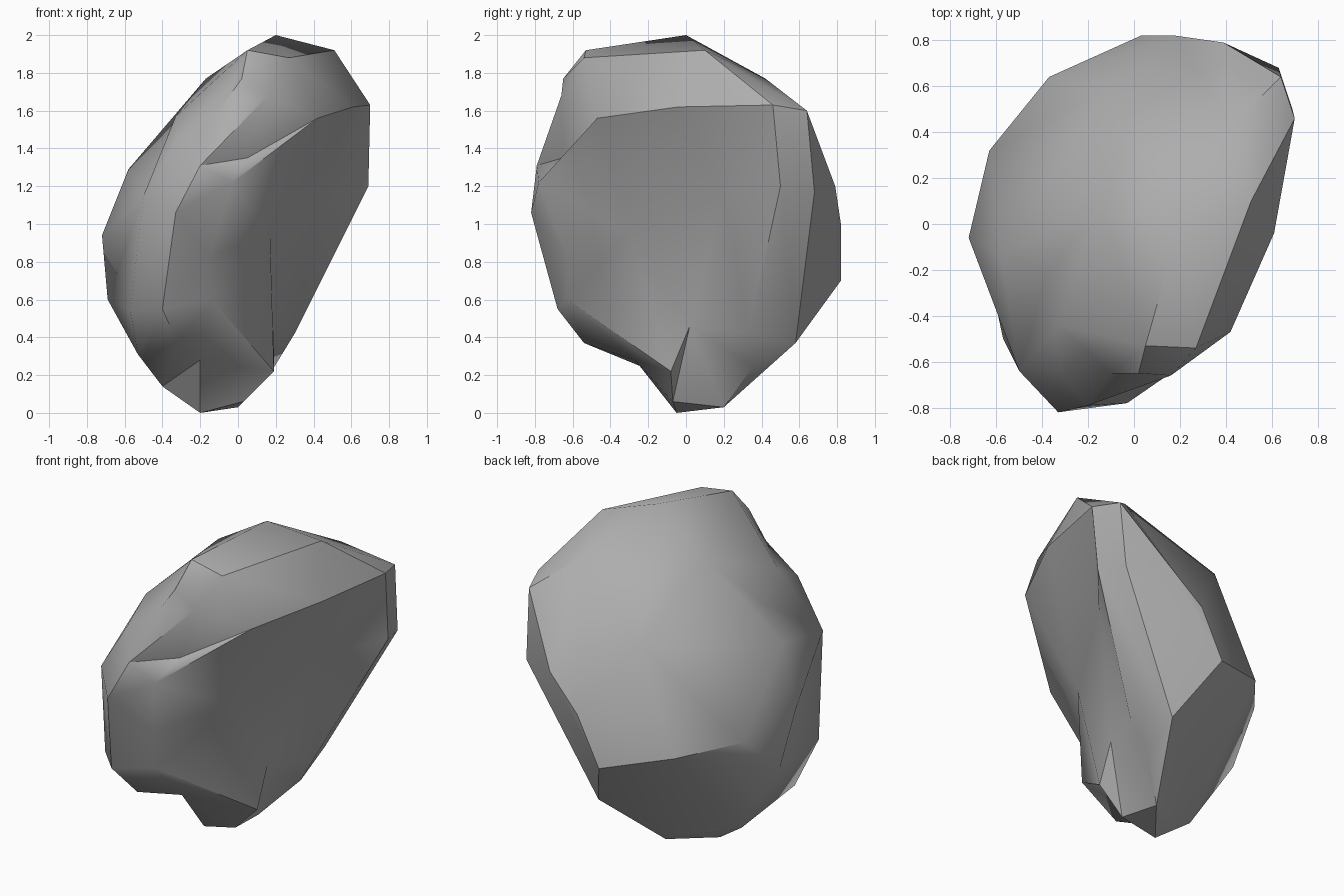
import bpy, bmesh, math
from mathutils import Vector

if "Cube" in bpy.data.objects:
    bpy.data.objects.remove(bpy.data.objects["Cube"])

# Key corners of the boulder: a leaning slab with two broad faces and a chipped rim
CORNERS = [
    # crest and upper right rim
    (.2, 0, 2), (.05, -.53, 1.92), (.27, -.54, 1.88), (.51, .1, 1.92),
    (.7, .46, 1.63), (.64, .64, 1.6), (.42, .42, 1.77),
    # chipped front edge
    (.16, -.66, 1.68), (.02, -.65, 1.77), (-.1, -.65, 1.6), (-.32, -.65, 1.44), (.05, -.65, 1.35),
    (-.03, -.78, 1.22), (-.2, -.79, 1.31), (-.33, -.82, 1.06), (-.5, -.64, 1.15),
    (-.15, -.63, .83), (-.14, -.63, .6), (-.4, -.68, .55),
    (-.57, -.5, .54), (-.32, -.54, .37), (-.53, -.32, .31),
    # foot
    (-.2, -.05, 0), (.03, -.07, .06), (0, .2, .03), (.19, -.08, .22),
    (.19, .02, .46), (.19, .35, .24), (.3, .33, .42), (-.2, -.27, .28), (-.4, .02, .14),
    # back edge
    (.2, .58, .37), (.03, .82, .7), (.18, .82, 1), (.39, .79, 1.2), (.63, .68, 1.17), (.69, .5, 1.2),
    # broad left face
    (-.72, -.06, .94), (-.69, .06, .6), (-.63, .32, .85), (-.37, .64, .8), (-.33, -.44, 1.57),
    (-.17, .05, 1.77), (-.1, .6, 1.42), (-.38, -.22, 1.45), (-.58, -.13, 1.29),
    # broad right face
    (.61, -.04, 1.62), (.42, -.47, 1.56), (.43, .2, 1.15), (.17, -.3, .95),
]

CENTRE = Vector((0, 0, 1))
NORMAL = Vector((.8, -.3, -.5)).normalized()


def to_ball(p):
    """Direction of a corner after the slab is fattened along its thin axis."""
    d = Vector(p) - CENTRE
    return (d + NORMAL * d.dot(NORMAL) * 1.3).normalized()


# Skin the corners on a ball, then move them to their true places
bm = bmesh.new()
true_place = {}
for p in CORNERS:
    v = bm.verts.new(to_ball(p) * 10)
    true_place[v] = Vector(p)
bmesh.ops.convex_hull(bm, input=bm.verts[:])
for v in bm.verts:
    v.co = true_place[v]
bmesh.ops.recalc_face_normals(bm, faces=bm.faces[:])
mesh = bpy.data.meshes.new("boulder")
bm.to_mesh(mesh)
bm.free()

boulder = bpy.data.objects.new("boulder", mesh)
bpy.context.collection.objects.link(boulder)
bpy.context.view_layer.objects.active = boulder
boulder.select_set(True)
bpy.ops.object.shade_smooth_by_angle(angle=math.radians(38))

# Dark grey stone
stone = bpy.data.materials.new("stone")
stone.diffuse_color = (.42, .42, .42, 1)
stone.use_nodes = True
stone.node_tree.nodes["Principled BSDF"].inputs["Base Color"].default_value = stone.diffuse_color
mesh.materials.append(stone)
